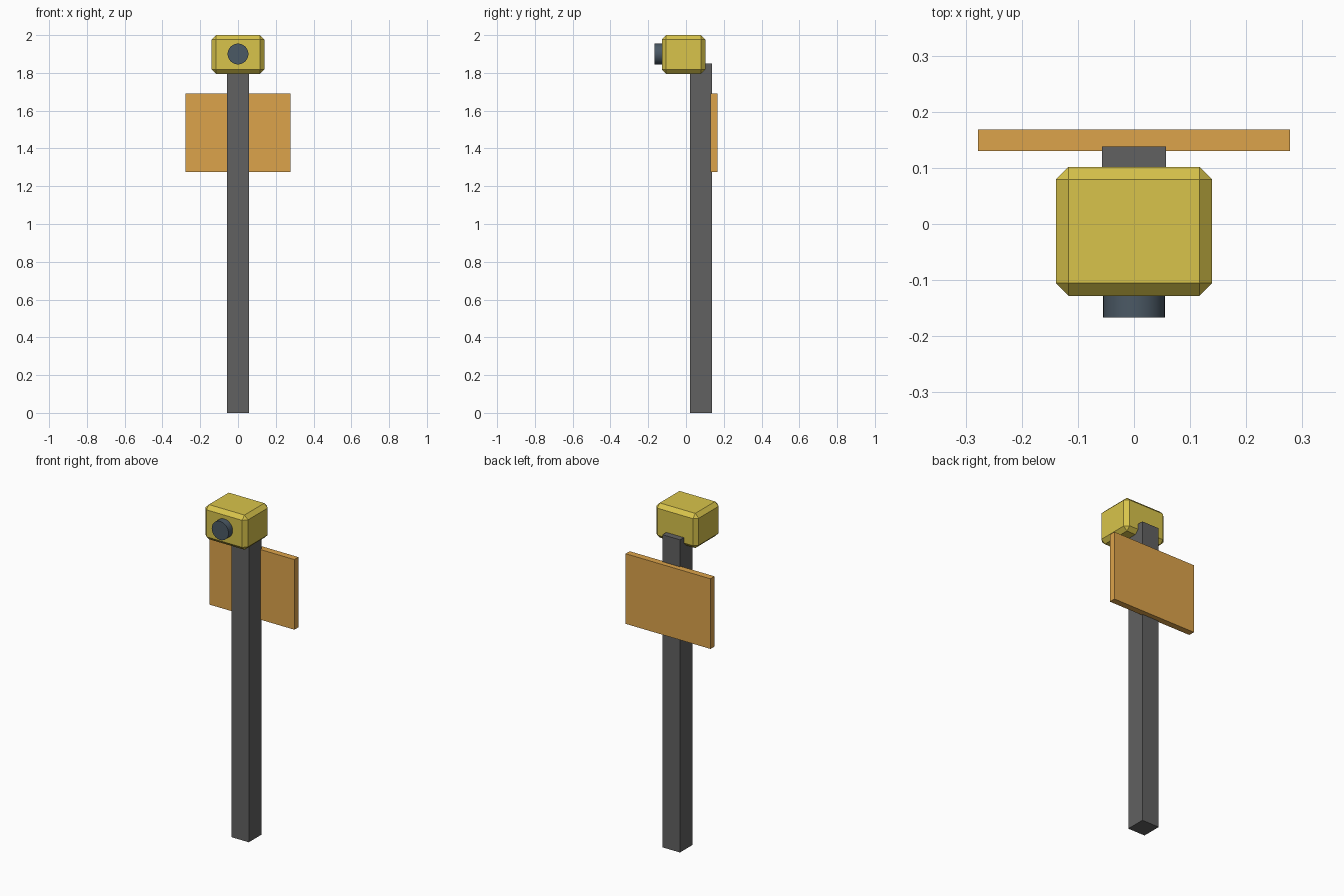
import bpy, math
from mathutils import Vector

if "Cube" in bpy.data.objects:
    bpy.data.objects.remove(bpy.data.objects["Cube"])


def paint(obj, name, color):
    mat = bpy.data.materials.new(name)
    mat.diffuse_color = (*color, 1)
    mat.use_nodes = True
    mat.node_tree.nodes["Principled BSDF"].inputs["Base Color"].default_value = mat.diffuse_color
    obj.data.materials.append(mat)


def box(name, lo, hi, mat, color, bevel=0):
    lo, hi = Vector(lo), Vector(hi)
    bpy.ops.mesh.primitive_cube_add(size=1, location=(lo + hi) / 2)
    obj = bpy.context.object
    obj.name = name
    obj.scale = hi - lo
    bpy.ops.object.transform_apply(location=False, rotation=False, scale=True)
    if bevel:
        mod = obj.modifiers.new("chamfer", 'BEVEL')
        mod.width = bevel
        mod.segments = 1
    paint(obj, mat, color)
    return obj


# Upright post, reaching up into the head
box("post", (-0.057, 0.02, 0), (0.057, 0.138, 1.85), "dark_grey", (0.12, 0.12, 0.12))

# Sign board on the back of the post
box("back_board", (-0.278, 0.13, 1.275), (0.278, 0.168, 1.69), "orange", (0.72, 0.37, 0.07))

# Chamfered camera head
box("camera_head", (-0.139, -0.128, 1.795), (0.139, 0.102, 2.0), "yellow", (0.69, 0.55, 0.07), 0.0225)

# Round lens on the front of the head
y0, y1 = -0.167, -0.09
bpy.ops.mesh.primitive_cylinder_add(vertices=32, radius=0.055, depth=y1 - y0,
                                    location=(0, (y0 + y1) / 2, 1.9),
                                    rotation=(math.pi / 2, 0, 0))
lens = bpy.context.object
lens.name = "lens"
bpy.ops.object.shade_smooth_by_angle(angle=math.radians(30))
paint(lens, "slate", (0.07, 0.1, 0.13))
